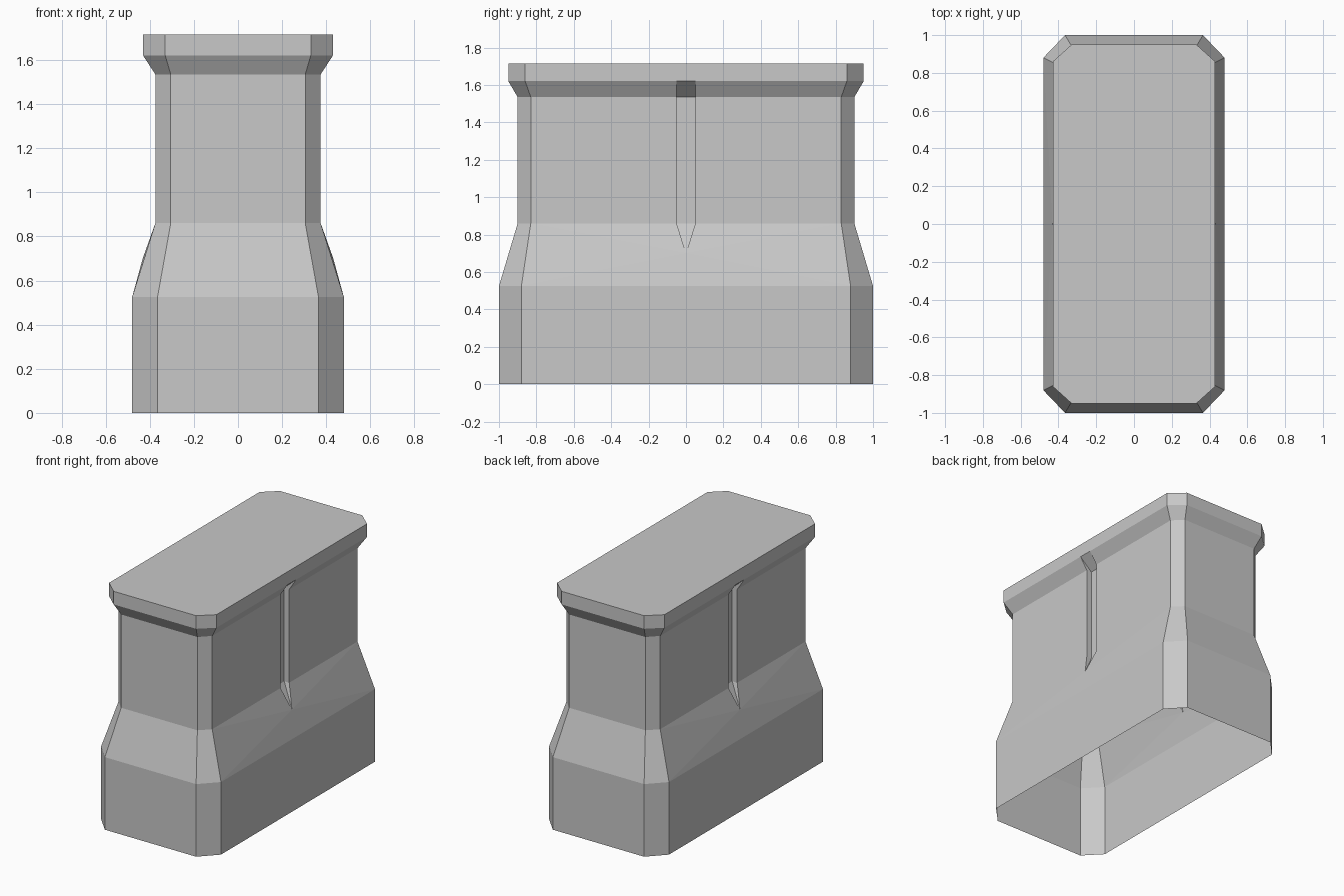
import bpy
import bmesh

cube = bpy.data.objects.get("Cube")
if cube:
    bpy.data.objects.remove(cube, do_unlink=True)

stone = bpy.data.materials.new("stone_grey")
stone.use_nodes = True
GREY = (0.58, 0.58, 0.58, 1.0)
stone.diffuse_color = GREY
stone.node_tree.nodes["Principled BSDF"].inputs["Base Color"].default_value = GREY

# Octagonal sections: half width, half length, and the inner ends of the chamfers
BASE = (0.48, 1.00, 0.365, 0.88)
NECK = (0.375, 0.90, 0.305, 0.83)
CAP = (0.43, 0.95, 0.33, 0.86)
Z_BASE, Z_NECK, Z_BEVEL, Z_CAP, Z_TOP = 0.525, 0.86, 1.535, 1.62, 1.715
LEVELS = [(BASE, 0.0), (BASE, Z_BASE), (NECK, Z_NECK),
          (NECK, Z_BEVEL), (CAP, Z_CAP), (CAP, Z_TOP)]

# Groove in the middle of each long side
HALF_GROOVE, FLOOR_X = 0.05, 0.335
TIP = (0.432, 0.0, 0.70)

bm = bmesh.new()


def face(points):
    bm.faces.new([bm.verts.new(p) for p in points])


def ring(section, z):
    x, y, xi, yi = section
    return [(x, -yi, z), (x, yi, z), (xi, y, z), (-xi, y, z),
            (-x, yi, z), (-x, -yi, z), (-xi, -y, z), (xi, -y, z)]


# Lofted shell, open underneath; the long sides above the base come later
rings = [ring(s, z) for s, z in LEVELS]
for level, (low, high) in enumerate(zip(rings, rings[1:])):
    for i in range(8):
        if level > 0 and i in (0, 4):
            continue
        j = (i + 1) % 8
        face([low[i], low[j], high[j], high[i]])
face(rings[-1])


def long_side(side):
    def both(x, y, z):
        return [(side * x, t * y, z) for t in (-1, 1)]

    tip = (side * TIP[0], TIP[1], TIP[2])
    base = both(BASE[0], BASE[3], Z_BASE)
    neck = both(NECK[0], NECK[3], Z_NECK)
    bevel = both(NECK[0], NECK[3], Z_BEVEL)
    cap = both(CAP[0], CAP[3], Z_CAP)
    top = both(CAP[0], CAP[3], Z_TOP)
    lip_low = both(NECK[0], HALF_GROOVE, Z_NECK)
    lip_high = both(NECK[0], HALF_GROOVE, Z_BEVEL)
    lip_cap = both(CAP[0], HALF_GROOVE, Z_CAP)
    floor_low = both(FLOOR_X, HALF_GROOVE, Z_NECK)
    floor_high = both(FLOOR_X, HALF_GROOVE, Z_BEVEL)

    for t in (0, 1):
        # Shoulder, wall and cap underside
        face([neck[t], lip_low[t], tip])
        face([neck[t], tip, base[t]])
        face([neck[t], lip_low[t], lip_high[t], bevel[t]])
        face([bevel[t], lip_high[t], lip_cap[t], cap[t]])
        # Groove cheeks
        face([lip_low[t], lip_high[t], floor_high[t], floor_low[t]])
        face([lip_high[t], lip_cap[t], floor_high[t]])
        face([lip_low[t], floor_low[t], tip])

    # Shoulder centre, groove floor, pointed foot, groove ceiling, cap rim
    face([base[0], base[1], tip])
    face([floor_low[0], floor_low[1], floor_high[1], floor_high[0]])
    face([floor_low[0], floor_low[1], tip])
    face([floor_high[0], floor_high[1], lip_cap[1], lip_cap[0]])
    face([cap[0], lip_cap[0], lip_cap[1], cap[1], top[1], top[0]])


for side in (-1, 1):
    long_side(side)

bmesh.ops.remove_doubles(bm, verts=bm.verts, dist=0.0005)
bmesh.ops.recalc_face_normals(bm, faces=bm.faces)

mesh = bpy.data.meshes.new("pillar_block")
bm.to_mesh(mesh)
bm.free()
mesh.materials.append(stone)
pillar = bpy.data.objects.new("pillar_block", mesh)
bpy.context.collection.objects.link(pillar)
